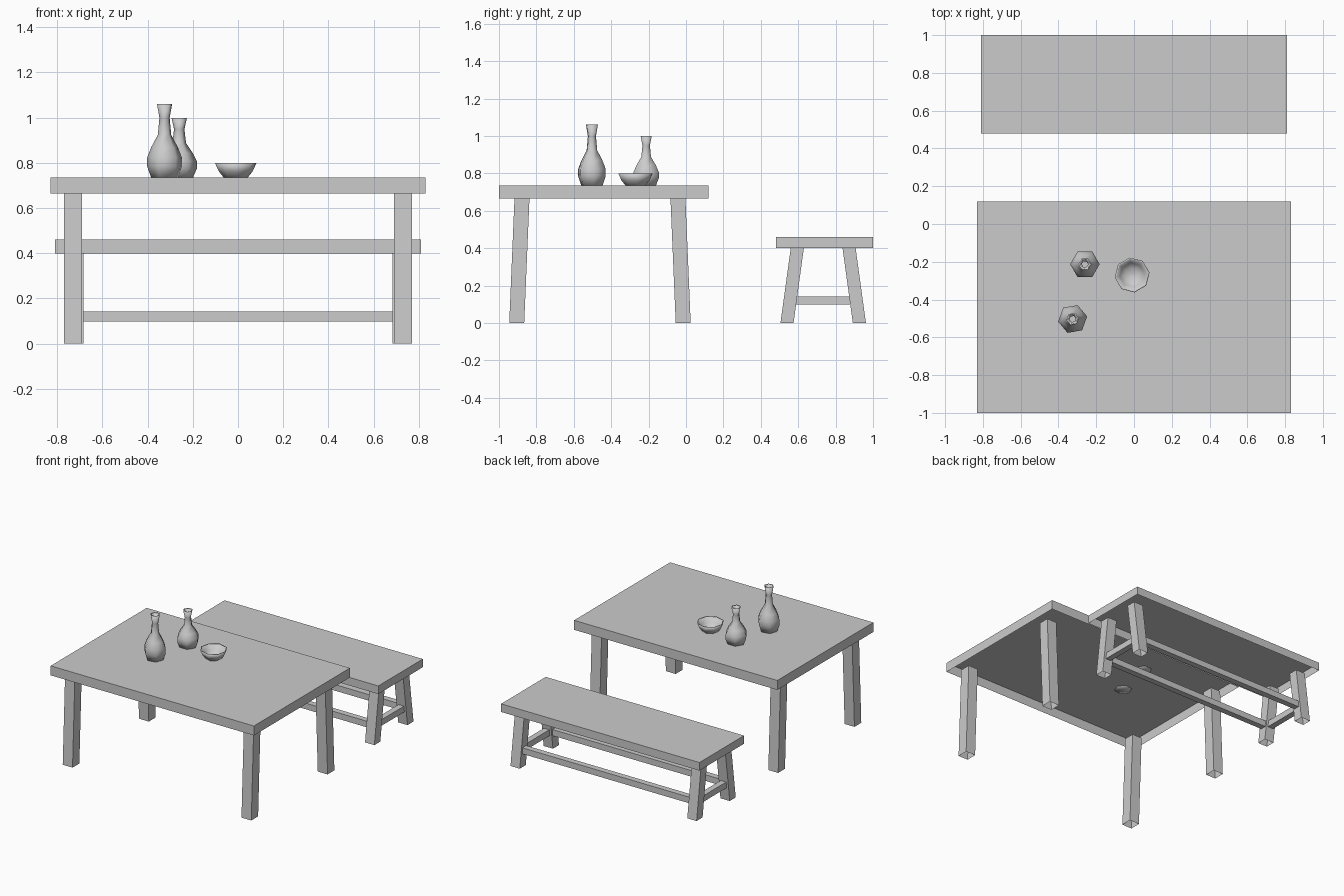
import bpy, bmesh, math

if "Cube" in bpy.data.objects:
    bpy.data.objects.remove(bpy.data.objects["Cube"])

grey = bpy.data.materials.new("plain grey")
grey.use_nodes = True
COLOUR = (0.6, 0.6, 0.6, 1)
grey.diffuse_color = COLOUR
grey.node_tree.nodes["Principled BSDF"].inputs["Base Color"].default_value = COLOUR


def finish(bm, name, location=(0, 0, 0), smooth=False):
    mesh = bpy.data.meshes.new(name)
    bm.to_mesh(mesh)
    bm.free()
    mesh.materials.append(grey)
    for face in mesh.polygons:
        face.use_smooth = smooth
    ob = bpy.data.objects.new(name, mesh)
    ob.location = location
    bpy.context.collection.objects.link(ob)
    return ob


def box(name, xs, ys, zs, lean=0, open_sides=()):
    """Box shell; lean shifts the top along y, open_sides lists removed face normals."""
    bm = bmesh.new()
    bmesh.ops.create_cube(bm, size=1)
    bm.normal_update()
    gone = [f for f in bm.faces
            if any(f.normal.dot(d) > 0.9 for d in open_sides)]
    bmesh.ops.delete(bm, geom=gone, context="FACES")
    for v in bm.verts:
        top = v.co.z > 0
        v.co = [s[0] + (c + 0.5) * (s[1] - s[0]) for c, s in zip(v.co, (xs, ys, zs))]
        if top:
            v.co.y += lean
    return finish(bm, name)


def lathe(name, profile, sides, location, turn=0):
    """Spin a (radius, height) profile; the first ring is capped."""
    bm = bmesh.new()
    rings = []
    for r, z in profile:
        angles = [turn + math.tau * i / sides for i in range(sides)]
        rings.append([bm.verts.new((r * math.cos(a), r * math.sin(a), z)) for a in angles])
    bm.faces.new(rings[0][::-1])
    for low, high in zip(rings, rings[1:]):
        for i in range(sides):
            j = (i + 1) % sides
            bm.faces.new((low[i], low[j], high[j], high[i]))
    return finish(bm, name, location, True)


UP, DOWN = (0, 0, 1), (0, 0, -1)
LEFT, RIGHT, FRONT, BACK = (1, 0, 0), (-1, 0, 0), (0, -1, 0), (0, 1, 0)

# Tops, open underneath
box("table_top", (-0.83, 0.83), (-1, 0.12), (0.665, 0.735), open_sides=[DOWN])
box("bench_seat", (-0.81, 0.81), (0.48, 1), (0.4, 0.46), open_sides=[DOWN])

# Legs lean inwards towards the middle of each piece
for side, x in (("right", -0.73), ("left", 0.73)):
    for end, y, lean in (("front", -0.905, 0.028), ("back", -0.015, -0.028)):
        box(f"table_leg_{end}_{side}", (x - 0.04, x + 0.04), (y - 0.04, y + 0.04),
            (0, 0.665), lean, [UP, DOWN])
for side, x in (("right", -0.722), ("left", 0.722)):
    for end, y, lean in (("front", 0.54, 0.055), ("back", 0.927, -0.055)):
        box(f"bench_leg_{end}_{side}", (x - 0.038, x + 0.038), (y - 0.035, y + 0.035),
            (0, 0.4), lean, [UP, DOWN])
    box(f"bench_side_rail_{side}", (x - 0.022, x + 0.022), (0.588, 0.877),
        (0.098, 0.143), open_sides=[FRONT, BACK])
for end, y in (("front", 0.557), ("back", 0.91)):
    box(f"bench_long_rail_{end}", (-0.685, 0.685), (y - 0.022, y + 0.022),
        (0.098, 0.143), open_sides=[LEFT, RIGHT])

# Bottles: six sided, narrow neck and flared mouth
bottle = [(0.06, 0), (0.078, 0.05), (0.078, 0.09), (0.06, 0.135), (0.03, 0.19),
          (0.023, 0.265), (0.034, 0.327), (0.026, 0.325), (0.017, 0.265)]
lathe("tall_bottle", bottle, 6, (-0.325, -0.503, 0.734), math.radians(10))
lathe("short_bottle", [(r, z * 0.81) for r, z in bottle], 6, (-0.26, -0.213, 0.734))

# Bowl: eight sided with an inner wall
lathe("bowl", [(0.05, 0), (0.075, 0.03), (0.093, 0.069), (0.085, 0.068),
               (0.066, 0.034), (0.04, 0.012), (0.001, 0.01)],
      8, (-0.01, -0.27, 0.731), math.radians(8))
